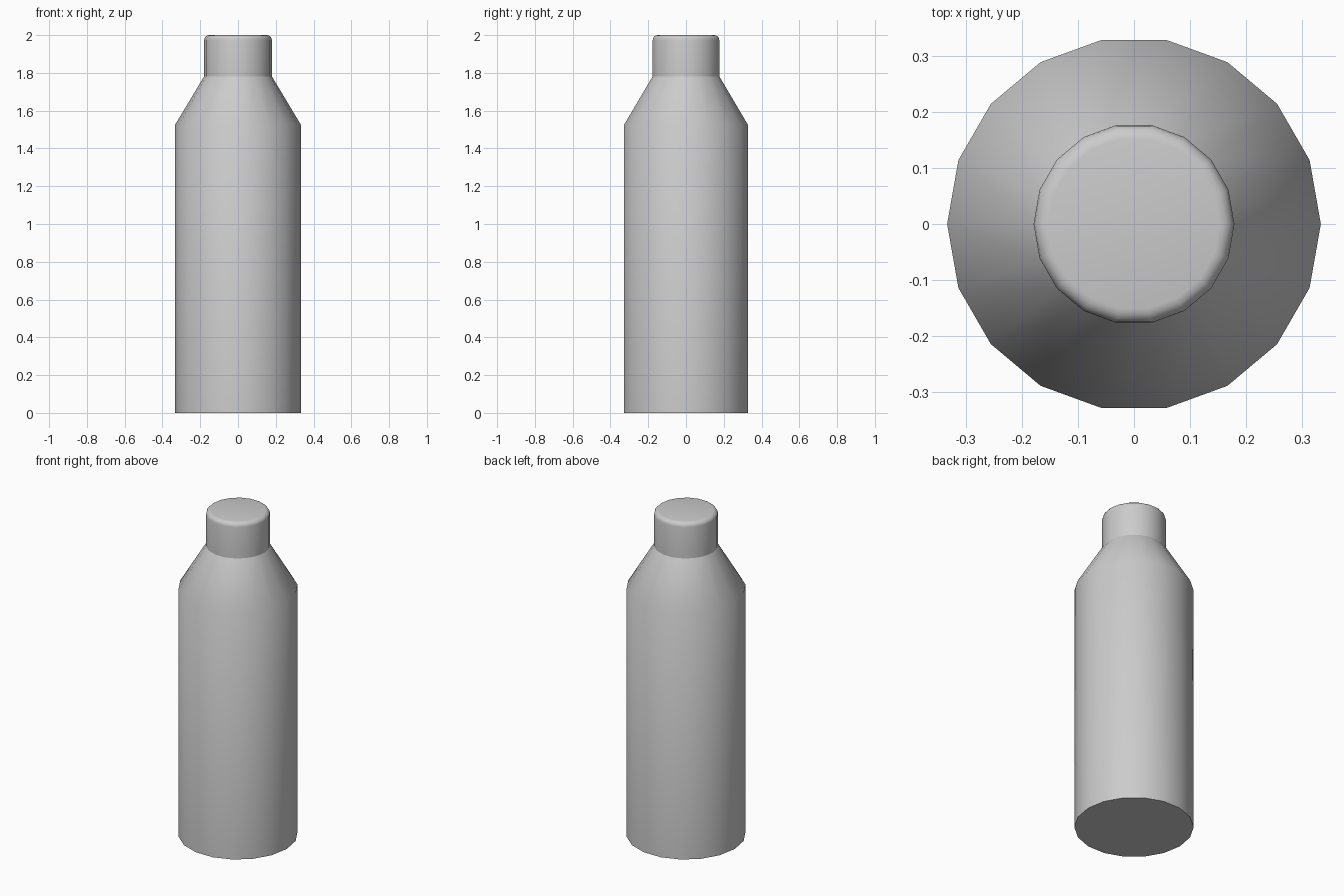
import bpy, bmesh, math

if "Cube" in bpy.data.objects:
    bpy.data.objects.remove(bpy.data.objects["Cube"])

SIDES = 18


def lathe(name, profile, close_bottom=False, close_top=False):
    """Revolve (radius, z) points about the z axis with a vertex on +x."""
    bm = bmesh.new()
    rings = []
    for r, z in profile:
        rings.append([bm.verts.new((r * math.cos(2 * math.pi * i / SIDES),
                                    r * math.sin(2 * math.pi * i / SIDES), z))
                      for i in range(SIDES)])
    for low, high in zip(rings, rings[1:]):
        for i in range(SIDES):
            j = (i + 1) % SIDES
            bm.faces.new((low[i], low[j], high[j], high[i]))
    if close_bottom:
        bm.faces.new(rings[0][::-1])
    if close_top:
        bm.faces.new(rings[-1])
    mesh = bpy.data.meshes.new(name)
    bm.to_mesh(mesh)
    bm.free()
    obj = bpy.data.objects.new(name, mesh)
    bpy.context.collection.objects.link(obj)
    bpy.ops.object.select_all(action='DESELECT')
    obj.select_set(True)
    bpy.context.view_layer.objects.active = obj
    bpy.ops.object.shade_smooth_by_angle(angle=math.radians(45))
    return obj


# Bottle: straight wall and sloping shoulder
lathe("bottle_body", [(0.333, 0), (0.333, 1.525), (0.179, 1.782)], close_bottom=True)

# Cap: straight wall with a rounded top rim
CAP_R, TOP, BEVEL = 0.179, 2.0, 0.026
rim = [(CAP_R - BEVEL + BEVEL * math.cos(a), TOP - BEVEL + BEVEL * math.sin(a))
       for a in (math.pi / 2 * k / 4 for k in range(5))]
lathe("cap", [(CAP_R, 1.782)] + rim, close_top=True)
